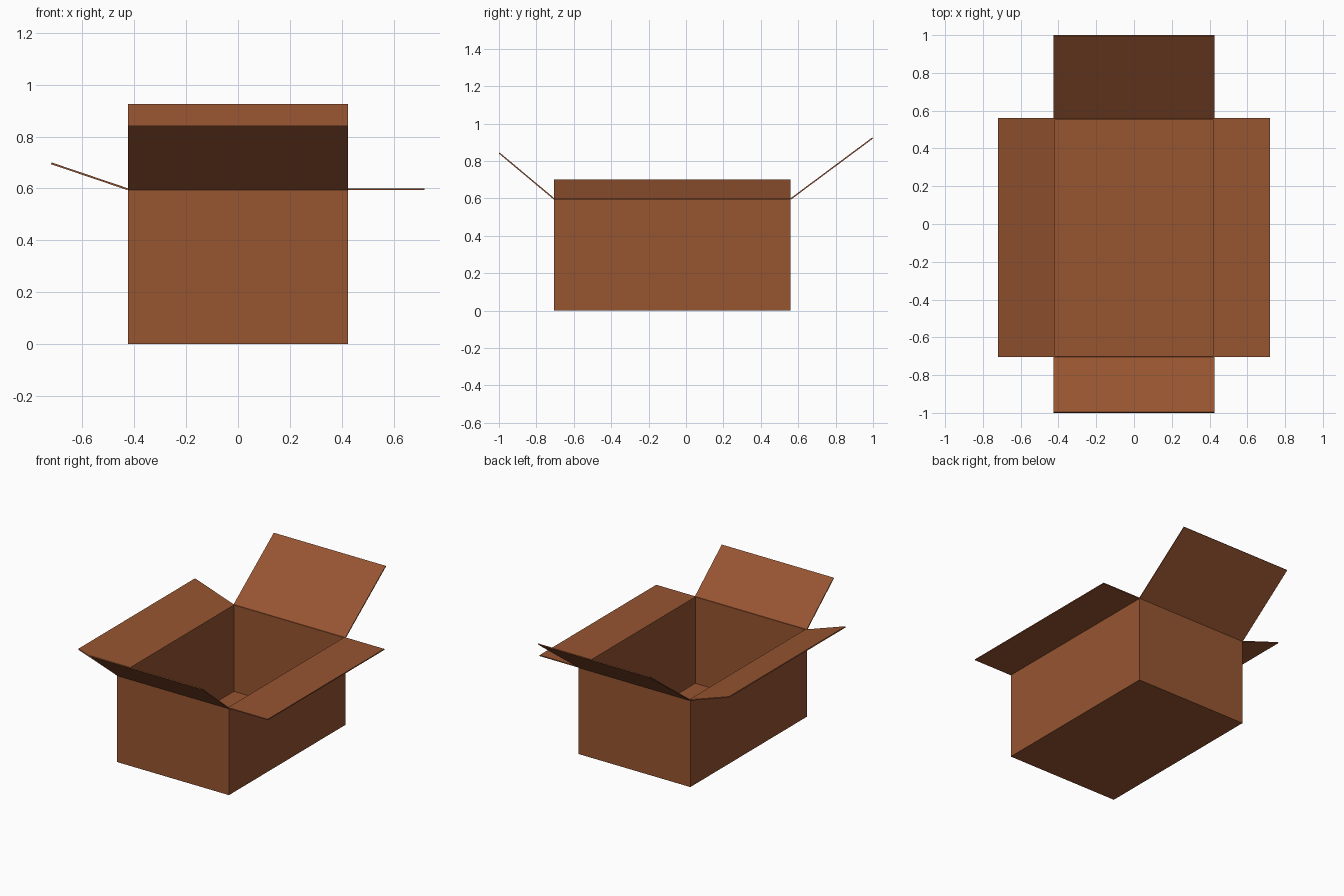
import bpy
import bmesh
from mathutils import Vector

cube = bpy.data.objects.get("Cube")
if cube:
    bpy.data.objects.remove(cube, do_unlink=True)

# Overall dimensions
X = 0.425
FRONT, BACK = -0.705, 0.56
RIM = 0.597
THICK = 0.007

cardboard = bpy.data.materials.new("brown cardboard")
cardboard.use_nodes = True
COLOUR = (0.31, 0.09, 0.031, 1)
cardboard.diffuse_color = COLOUR
bsdf = next(n for n in cardboard.node_tree.nodes if n.type == 'BSDF_PRINCIPLED')
bsdf.inputs["Base Color"].default_value = COLOUR
bsdf.inputs["Roughness"].default_value = 0.9


def sheet_object(name, bm, offset):
    """Turn a folded sheet into a board of even thickness."""
    mesh = bpy.data.meshes.new(name)
    bm.to_mesh(mesh)
    bm.free()
    mesh.materials.append(cardboard)
    obj = bpy.data.objects.new(name, mesh)
    bpy.context.collection.objects.link(obj)
    solid = obj.modifiers.new("board thickness", 'SOLIDIFY')
    solid.thickness = THICK
    solid.offset = offset
    solid.use_even_offset = True
    return obj


# Open box: four walls and a floor
bm = bmesh.new()
bmesh.ops.create_cube(bm, size=1)
for v in bm.verts:
    v.co = (X if v.co.x > 0 else -X,
            BACK if v.co.y > 0 else FRONT,
            RIM + THICK / 2 if v.co.z > 0 else 0)
bm.normal_update()
lid = [f for f in bm.faces if f.normal.z > 0.9]
bmesh.ops.delete(bm, geom=lid, context='FACES_ONLY')
sheet_object("box_body", bm, -1)


def flap(name, start, end, reach):
    """Board hinged on the rim from start to end, opening along reach."""
    bm = bmesh.new()
    a, b, r = (Vector(p) for p in (start, end, reach))
    bm.faces.new([bm.verts.new(p) for p in (a, b, b + r, a + r)])
    bm.normal_update()
    sheet_object(name, bm, 0)


# Four open flaps, each at its own angle
flap("left_flap", (X, FRONT, RIM), (X, BACK, RIM), (0.295, 0, 0))
flap("right_flap", (-X, BACK, RIM), (-X, FRONT, RIM), (-0.295, 0, 0.1))
flap("front_flap", (-X, FRONT, RIM), (X, FRONT, RIM), (0, -0.293, 0.245))
flap("back_flap", (X, BACK, RIM), (-X, BACK, RIM), (0, 0.438, 0.326))
